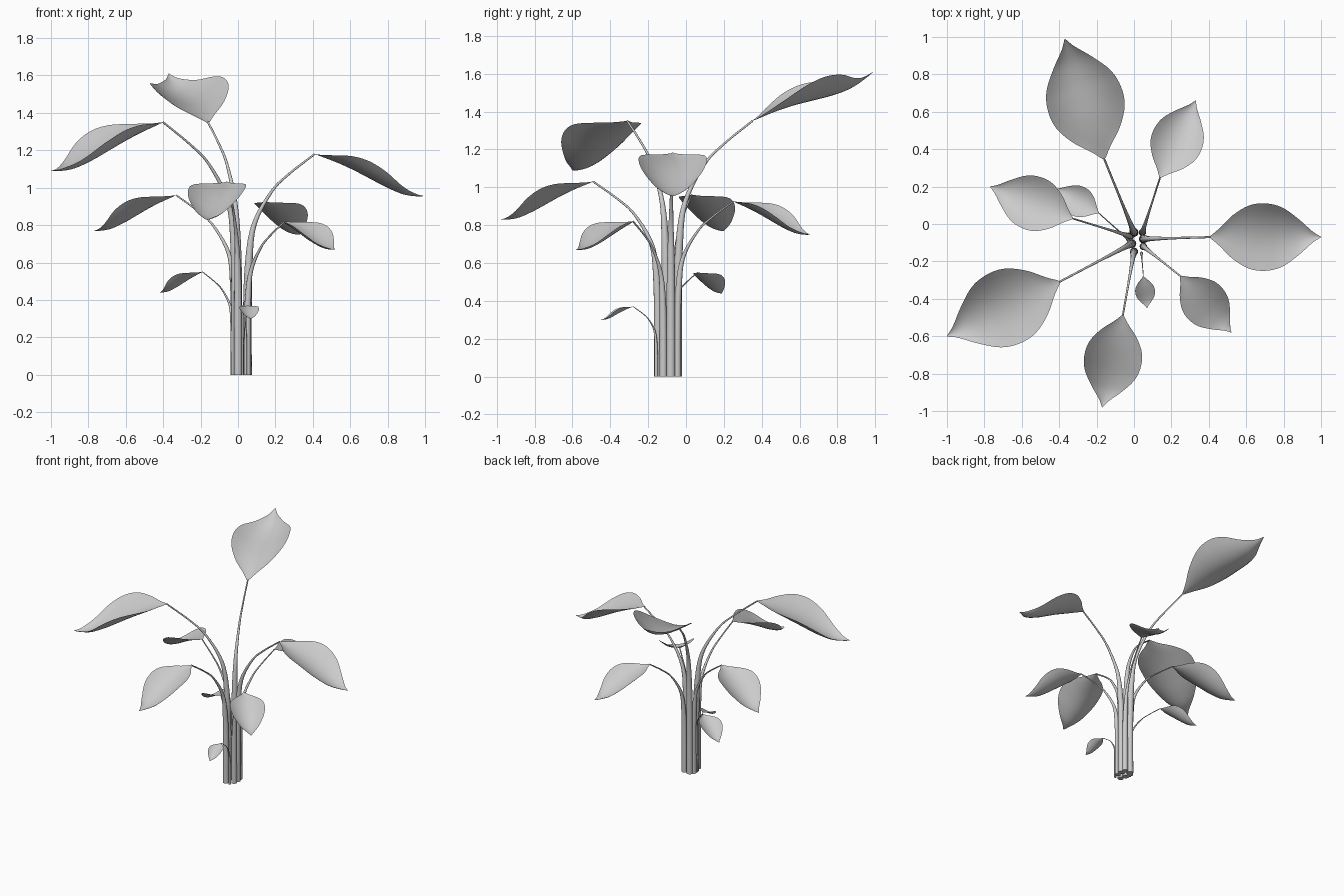
import bpy, bmesh, math
from mathutils import Vector

if "Cube" in bpy.data.objects:
    bpy.data.objects.remove(bpy.data.objects["Cube"])

# leaf outline in leaf lengths: position, half width, midrib height, edge height
LEAF = [(0, .012, 0, 0), (.08, .075, 0, .02), (.2, .185, 0, .06), (.35, .268, -.01, .105),
        (.5, .285, -.03, .115), (.65, .25, -.05, .08), (.8, .15, -.055, .01),
        (.92, .05, -.03, -.01), (1, .002, 0, 0)]
# stem: share of height, share of horizontal reach, radius factor
STEM = [(0, 0, 1), (.25, .0, .97), (.5, .02, .85), (.68, .1, .55), (.83, .36, .32),
        (.91, .62, .25), (1, 1, .22)]


def spline(rows, steps):
    """Catmull-Rom through rows of any width."""
    p = [Vector(r) for r in rows]
    p = [p[0] * 2 - p[1]] + p + [p[-1] * 2 - p[-2]]
    out = []
    for a, b, c, d in zip(p, p[1:], p[2:], p[3:]):
        for i in range(steps):
            t = i / steps
            out.append((b * 2 + (c - a) * t + (a * 2 - b * 5 + c * 4 - d) * t * t
                        + (b * 3 - a - c * 3 + d) * t ** 3) * .5)
    return out + [p[-2]]


def finish(name, rings, closed):
    """Skin rows of points; closed rows become a capped tube."""
    bm = bmesh.new()
    vs = [[bm.verts.new(co) for co in r] for r in rings]
    n = len(vs[0])
    for a, b in zip(vs, vs[1:]):
        for i in range(n if closed else n - 1):
            j = (i + 1) % n
            bm.faces.new((a[i], a[j], b[j], b[i]))
    if closed:
        bm.faces.new(vs[0][::-1])
        bm.faces.new(vs[-1])
    me = bpy.data.meshes.new(name)
    bm.to_mesh(me)
    bm.free()
    ob = bpy.data.objects.new(name, me)
    bpy.context.collection.objects.link(ob)
    bpy.context.view_layer.objects.active = ob
    ob.select_set(True)
    bpy.ops.object.shade_smooth_by_angle(angle=math.radians(50))
    ob.select_set(False)


def stem(name, foot, top, radius):
    foot, top = Vector((*foot, 0)), Vector(top)
    path = []
    for h, f, r in spline(STEM, 5):
        p = foot.lerp(top, f)
        p.z = top.z * h
        path.append((p, r * radius))
    out = Vector((top.x - foot.x, top.y - foot.y, 0)).normalized()
    side = Vector((-out.y, out.x, 0))
    rings = []
    for i, (p, r) in enumerate(path):
        d = (path[min(i + 1, len(path) - 1)][0] - path[max(i - 1, 0)][0]).normalized()
        if i == 0:
            d = Vector((0, 0, 1))
        u = side.cross(d)
        rings.append([p + (u * math.cos(a) + side * math.sin(a)) * r
                      for a in (k * math.tau / 12 for k in range(12))])
    finish(name, rings, True)


def leaf(name, base, tip, roll):
    base, tip = Vector(base), Vector(tip)
    d = tip - base
    size = d.length
    side = Vector((d.y, -d.x, 0)).normalized()
    side.z = math.tan(roll)
    rows = []
    for t, w, mid, edge in spline(LEAF, 4):
        rows.append([base + d * t + side * (-u * w * size)
                     + Vector((0, 0, (mid + (edge - mid) * u * u) * size))
                     for u in (k / 6 for k in range(-6, 7))])
    finish(name, rows, False)


# name, stem foot, leaf base, leaf tip, stem radius, roll
PLANT = [
    ("back", (.0, -.045), (-.16, .35, 1.35), (-.37, .99, 1.61), .024, .1),
    ("right", (.05, -.08), (.41, -.07, 1.18), (1.0, -.07, .955), .024, 0),
    ("left_front", (-.012, -.105), (-.40, -.31, 1.35), (-1.0, -.60, 1.09), .024, 0),
    ("front", (.0, -.148), (-.06, -.49, 1.03), (-.17, -.98, .83), .022, 0),
    ("left", (-.02, -.065), (-.33, .03, .96), (-.77, .20, .77), .02, 0),
    ("small_left", (-.028, -.085), (-.19, .06, .55), (-.42, .19, .44), .012, 0),
    ("back_right", (.045, -.045), (.14, .25, .925), (.33, .66, .75), .02, 0),
    ("front_right", (.05, -.12), (.25, -.28, .82), (.52, -.58, .67), .02, 0),
    ("small_front", (.04, -.157), (.05, -.28, .37), (.07, -.45, .30), .009, 0),
]
for name, foot, base, tip, radius, roll in PLANT:
    stem(name + "_stem", foot, base, radius)
    leaf(name + "_leaf", base, tip, roll)
